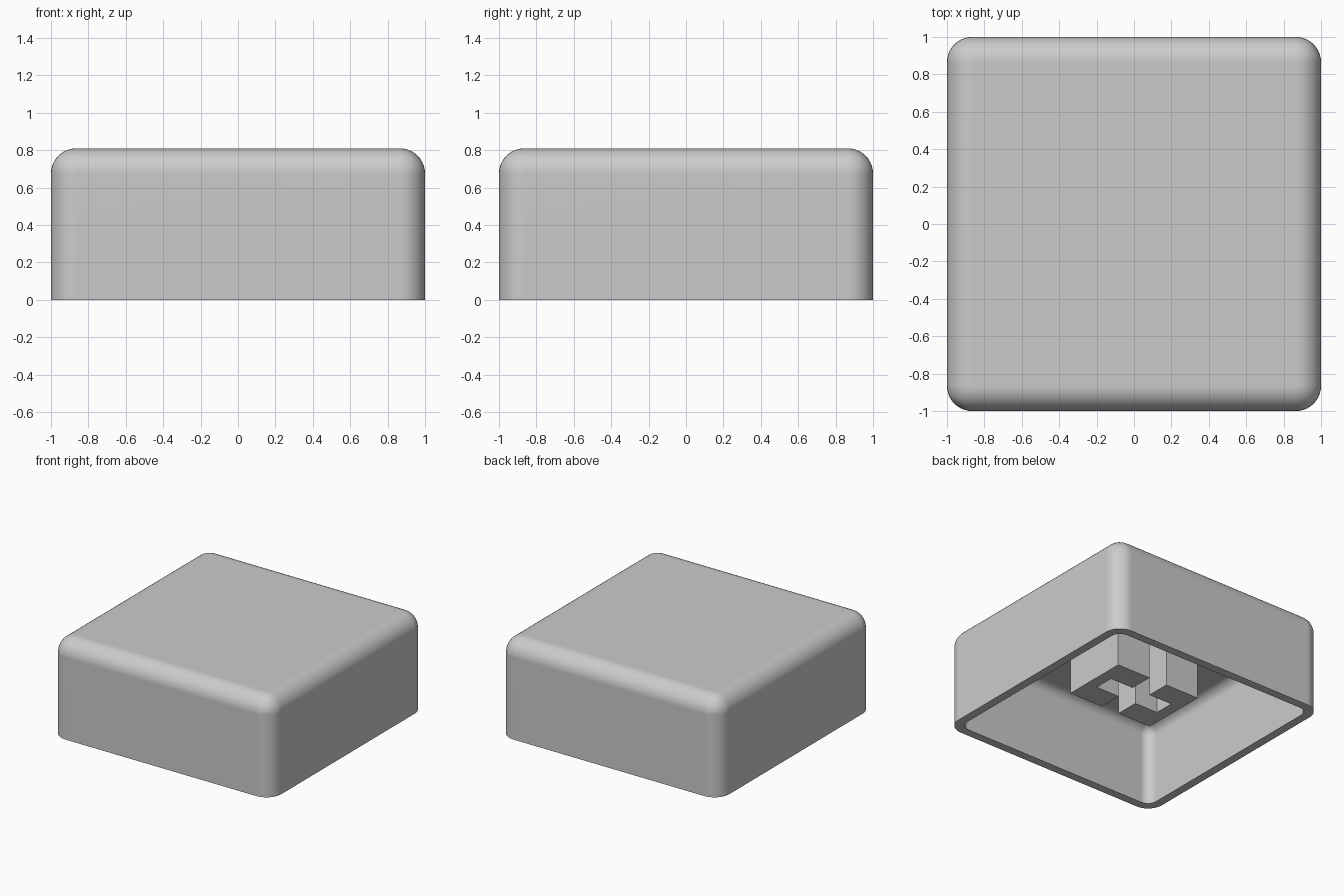
import bpy
import bmesh
from math import radians, atan2

cube = bpy.data.objects.get("Cube")
if cube:
    bpy.data.objects.remove(cube, do_unlink=True)

HEIGHT = 0.81
CEILING = 0.66
WALL = 0.07
STEM_BOTTOM = 0.20

grey = bpy.data.materials.new("light grey plastic")
grey.use_nodes = True
grey.diffuse_color = (0.6, 0.6, 0.6, 1)
grey.node_tree.nodes["Principled BSDF"].inputs["Base Color"].default_value = (0.6, 0.6, 0.6, 1)


def add_object(name, bm):
    bmesh.ops.recalc_face_normals(bm, faces=bm.faces)
    mesh = bpy.data.meshes.new(name)
    bm.to_mesh(mesh)
    bm.free()
    mesh.materials.append(grey)
    obj = bpy.data.objects.new(name, mesh)
    bpy.context.collection.objects.link(obj)
    return obj


def open_rounded_box(bm, half, height, radius):
    """Box rounded at its sides and top, open underneath; returns its rim in order."""
    verts = bmesh.ops.create_cube(bm, size=2)["verts"]
    for v in verts:
        v.co = (v.co.x * half, v.co.y * half, height if v.co.z > 0 else 0)
    rounded = {e for v in verts for e in v.link_edges if max(p.co.z for p in e.verts) > 0}
    bmesh.ops.bevel(bm, geom=list(rounded), offset=radius, segments=10,
                    profile=0.5, affect='EDGES', clamp_overlap=True)
    bottom = [f for f in bm.faces if max(v.co.z for v in f.verts) < 0.001]
    rim = sorted(bottom[0].verts, key=lambda v: atan2(v.co.y, v.co.x))
    bmesh.ops.delete(bm, geom=bottom, context='FACES_ONLY')
    return rim


# Hollow cap: outer skin, inner skin and the flat rim joining them
bm = bmesh.new()
outer = open_rounded_box(bm, 1, HEIGHT, 0.135)
inner = open_rounded_box(bm, 1 - WALL, CEILING, 0.08)
for i in range(len(outer)):
    bm.faces.new((outer[i - 1], outer[i], inner[i], inner[i - 1]))
cap = add_object("cap_shell", bm)
bpy.context.view_layer.objects.active = cap
cap.select_set(True)
bpy.ops.object.shade_smooth_by_angle(angle=radians(35))
flat = cap.modifiers.new("flat panels", 'WEIGHTED_NORMAL')
flat.keep_sharp = True

# Stem: two facing C-shaped posts that leave a cross-shaped socket between them
W, L = 0.28, 0.39             # half depth and half width of the stem
SLOT, ARM = 0.083, 0.295      # half width and half length of the socket arms
profile = [(SLOT, W), (L, W), (L, -W), (SLOT, -W),
           (SLOT, -SLOT), (ARM, -SLOT), (ARM, SLOT), (SLOT, SLOT)]
for name, side in (("stem_left", 1), ("stem_right", -1)):
    bm = bmesh.new()
    base = bm.faces.new([bm.verts.new((x * side, y, STEM_BOTTOM)) for x, y in profile])
    top = bmesh.ops.extrude_face_region(bm, geom=[base], use_keep_orig=True)["geom"]
    for v in top:
        if isinstance(v, bmesh.types.BMVert):
            v.co.z = CEILING + 0.01
    add_object(name, bm)
